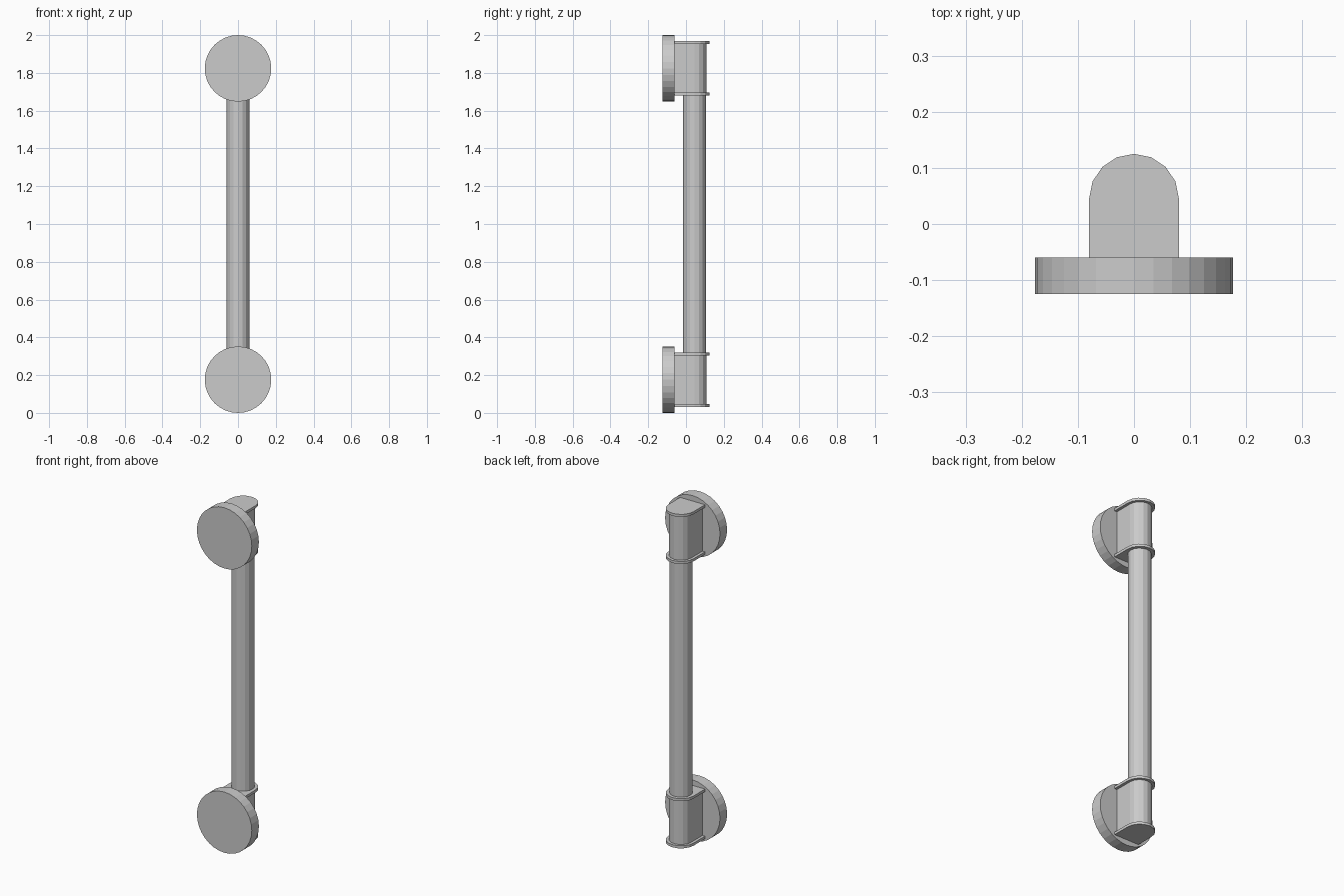
import bpy, bmesh, math
from mathutils import Matrix

if "Cube" in bpy.data.objects:
    bpy.data.objects.remove(bpy.data.objects["Cube"])

ROD_Y = 0.045      # rod axis
WALL_Y = -0.06     # back of the mounting discs


def finish(bm, name):
    bmesh.ops.recalc_face_normals(bm, faces=bm.faces)
    mesh = bpy.data.meshes.new(name)
    bm.to_mesh(mesh)
    bm.free()
    obj = bpy.data.objects.new(name, mesh)
    bpy.context.collection.objects.link(obj)
    return obj


def cylinder(name, radius, depth, sides, matrix):
    bm = bmesh.new()
    bmesh.ops.create_cone(bm, cap_ends=True, segments=sides, radius1=radius,
                          radius2=radius, depth=depth, matrix=matrix)
    return finish(bm, name)


def d_block(name, half_width, z0, z1):
    """Extruded D outline: straight sides from the disc, half-round end."""
    pts = [(-half_width, WALL_Y), (half_width, WALL_Y)]
    for i in range(9):
        a = math.pi * i / 8
        pts.append((half_width * math.cos(a), ROD_Y + half_width * math.sin(a)))
    bm = bmesh.new()
    face = bm.faces.new([bm.verts.new((x, y, z0)) for x, y in pts])
    ext = bmesh.ops.extrude_face_region(bm, geom=[face])
    verts = [v for v in ext["geom"] if isinstance(v, bmesh.types.BMVert)]
    bmesh.ops.translate(bm, verts=verts, vec=(0, 0, z1 - z0))
    return finish(bm, name)


# Rod
cylinder("rod", 0.061, 1.40, 16, Matrix.Translation((0, ROD_Y, 1)))

# Two identical mounts
for label, z in (("lower", 0.176), ("upper", 1.824)):
    # Mounting disc
    cylinder(label + "_disc", 0.176, 0.065, 32,
             Matrix.Translation((0, -0.0925, z)) @ Matrix.Rotation(math.pi / 2, 4, 'X'))
    # Bracket body and its two end flanges
    d_block(label + "_bracket", 0.064, z - 0.13, z + 0.13)
    d_block(label + "_bottom_flange", 0.08, z - 0.144, z - 0.129)
    d_block(label + "_top_flange", 0.08, z + 0.129, z + 0.144)
